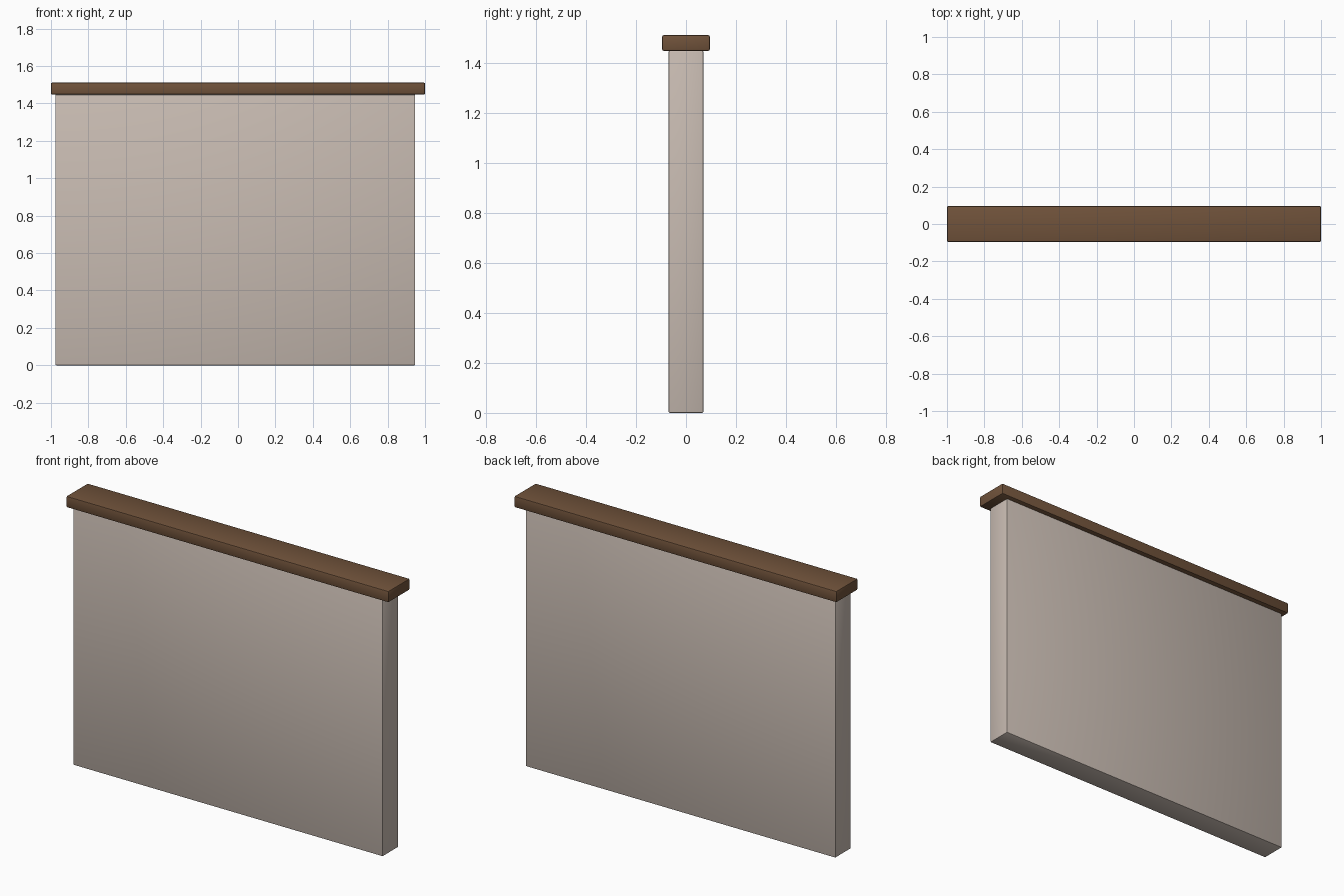
import bpy

if "Cube" in bpy.data.objects:
    bpy.data.objects.remove(bpy.data.objects["Cube"])


def material(name, color):
    m = bpy.data.materials.new(name)
    m.diffuse_color = (*color, 1.0)
    m.use_nodes = True
    m.node_tree.nodes["Principled BSDF"].inputs["Base Color"].default_value = m.diffuse_color
    return m


def slab(name, lo, hi, mat, bevel):
    """Softly bevelled box spanning the corners lo..hi."""
    center = [(a + b) / 2 for a, b in zip(lo, hi)]
    bpy.ops.mesh.primitive_cube_add(size=1, location=center)
    ob = bpy.context.object
    ob.name = name
    ob.scale = [b - a for a, b in zip(lo, hi)]
    bpy.ops.object.transform_apply(location=False, rotation=False, scale=True)
    ob.data.materials.append(mat)
    mod = ob.modifiers.new("soft_edges", "BEVEL")
    mod.width = bevel
    mod.segments = 2
    bpy.ops.object.modifier_apply(modifier=mod.name)
    bpy.ops.object.shade_smooth_by_angle()
    return ob


plaster = material("warm_grey_plaster", (0.58, 0.50, 0.445))
wood = material("brown_wood", (0.162, 0.085, 0.043))

# Wall panel, slightly off-centre under its cap
slab("wall_panel", (-0.976, -0.07, 0.0), (0.947, 0.07, 1.448), plaster, 0.005)

# Overhanging timber cap
slab("wall_cap", (-1.0, -0.095, 1.448), (1.0, 0.095, 1.511), wood, 0.006)
